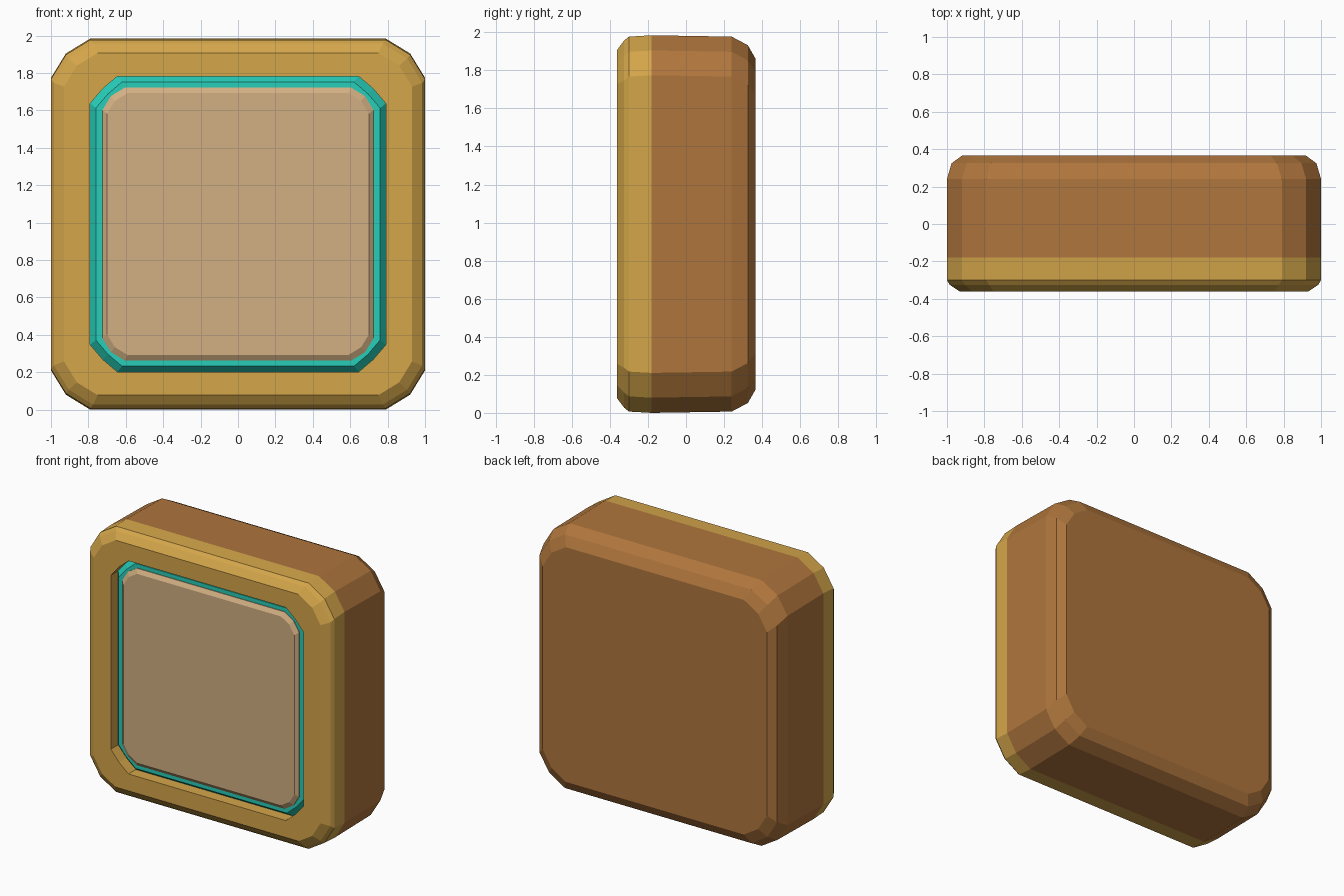
import bpy, bmesh

if "Cube" in bpy.data.objects:
    bpy.data.objects.remove(bpy.data.objects["Cube"])

ZC = 0.992  # height of the centre


def material(name, rgb):
    m = bpy.data.materials.new(name)
    m.diffuse_color = (*rgb, 1)
    m.use_nodes = True
    m.node_tree.nodes["Principled BSDF"].inputs["Base Color"].default_value = m.diffuse_color
    return m


def outline(hw, hh, cut, y, k=0.38):
    """Rounded rectangle in the xz plane with two facets per corner."""
    corner = [(hw, hh - cut), (hw - cut * k, hh - cut * k), (hw - cut, hh)]
    pts = []
    for sx, sz in ((1, 1), (-1, 1), (-1, -1), (1, -1)):
        c = corner if sx * sz > 0 else corner[::-1]
        pts += [(sx * px, y, ZC + sz * pz) for px, pz in c]
    return pts


def loft(name, sections, mat, closed=False):
    """Skin a list of outlines; cap both ends, or join last to first."""
    bm = bmesh.new()
    rings = [[bm.verts.new(p) for p in outline(*s)] for s in sections]
    n = len(rings[0])
    pairs = list(zip(rings, rings[1:]))
    if closed:
        pairs.append((rings[-1], rings[0]))
    else:
        bm.faces.new(rings[0])
        bm.faces.new(rings[-1])
    for a, b in pairs:
        for i in range(n):
            j = (i + 1) % n
            bm.faces.new((a[i], a[j], b[j], b[i]))
    bmesh.ops.recalc_face_normals(bm, faces=bm.faces)
    me = bpy.data.meshes.new(name)
    bm.to_mesh(me)
    bm.free()
    me.materials.append(mat)
    ob = bpy.data.objects.new(name, me)
    bpy.context.collection.objects.link(ob)
    return ob


gold = material("gold", (0.66, 0.38, 0.068))
brown = material("brown", (0.43, 0.18, 0.046))
teal = material("teal", (0.02, 0.61, 0.485))
tan = material("tan", (0.645, 0.43, 0.223))

# Brown block behind the frame, chamfered towards the back
loft("body", [(1.0, 0.992, 0.21, -0.18),
              (1.0, 0.985, 0.21, 0.24),
              (0.975, 0.94, 0.21, 0.325),
              (0.92, 0.87, 0.19, 0.365)], brown)

# Gold frame with a chamfered outer edge and an open middle
loft("frame", [(1.0, 0.992, 0.21, -0.18),
               (1.0, 0.985, 0.21, -0.30),
               (0.985, 0.965, 0.21, -0.325),
               (0.93, 0.915, 0.18, -0.362),
               (0.79, 0.79, 0.145, -0.362, 0.46),
               (0.79, 0.79, 0.145, -0.18, 0.46)], gold, closed=True)

# Teal trim ring inside the frame
loft("trim_ring", [(0.79, 0.79, 0.145, -0.18, 0.46),
                   (0.79, 0.79, 0.145, -0.275, 0.46),
                   (0.76, 0.76, 0.14, -0.315, 0.46),
                   (0.70, 0.70, 0.11, -0.315, 0.42),
                   (0.70, 0.70, 0.11, -0.18, 0.42)], teal, closed=True)

# Tan panel filling the ring
loft("panel", [(0.725, 0.73, 0.12, -0.18),
               (0.725, 0.73, 0.12, -0.32),
               (0.70, 0.70, 0.11, -0.34)], tan)
